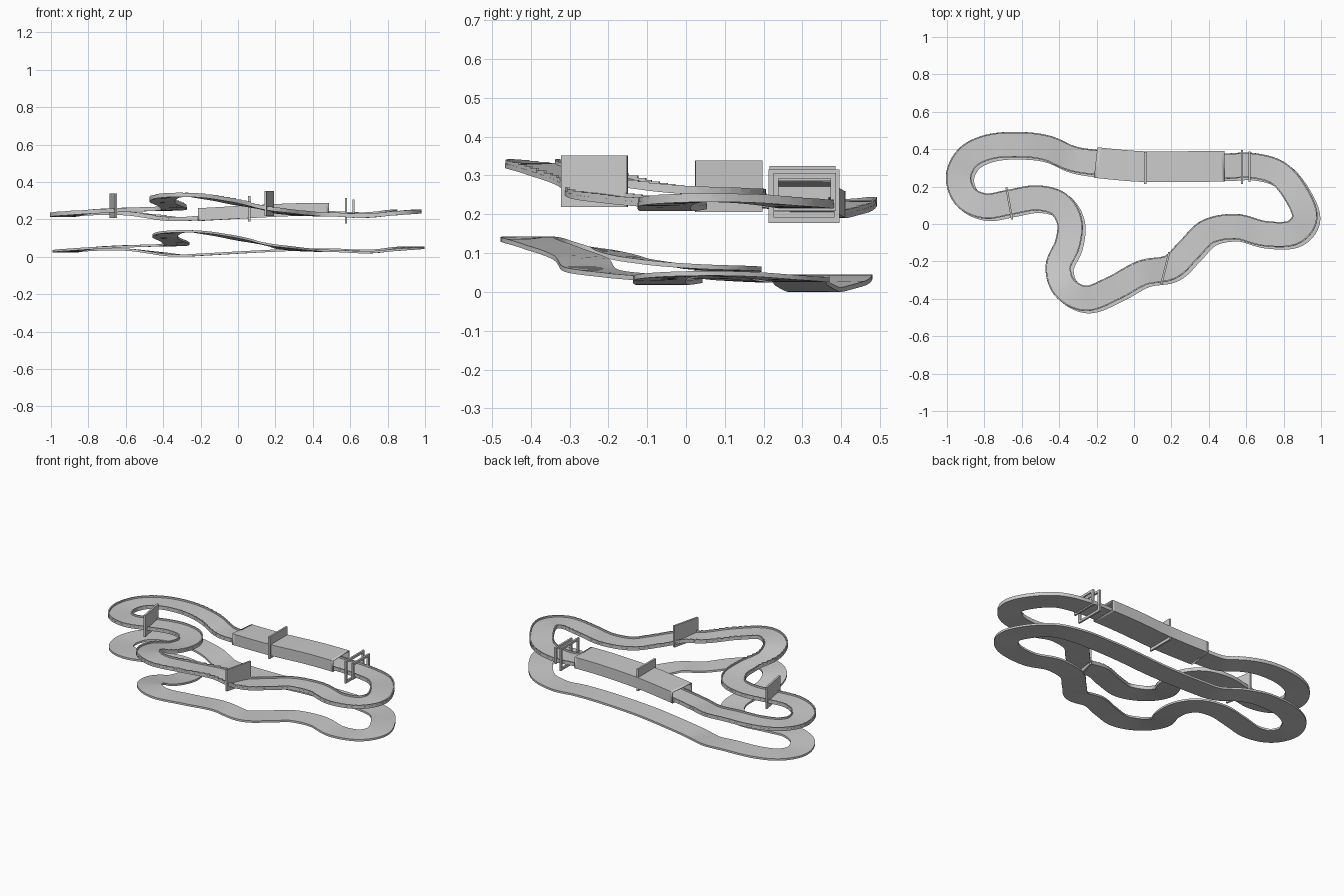
import bpy, bmesh, math
from mathutils import Vector, Matrix

if "Cube" in bpy.data.objects:
    bpy.data.objects.remove(bpy.data.objects["Cube"])

# Centre line of the circuit (x, y, height), clockwise from the tunnel entrance
PTS = [(-.20, .325, .018), (.05, .303, .032), (.30, .303, .044), (.49, .305, .045),
       (.64, .308, .038), (.78, .265, .042), (.875, .15, .052), (.918, .03, .054),
       (.85, -.052, .046), (.70, -.055, .031), (.55, -.018, .036), (.40, -.045, .040),
       (.30, -.14, .048), (.20, -.235, .062), (.05, -.265, .092), (-.10, -.345, .122),
       (-.25, -.402, .142), (-.365, -.345, .137), (-.40, -.23, .115), (-.35, -.11, .087),
       (-.34, .01, .073), (-.40, .105, .068), (-.52, .135, .065), (-.66, .112, .060),
       (-.79, .092, .052), (-.895, .14, .042), (-.933, .25, .036), (-.88, .355, .040),
       (-.76, .41, .045), (-.60, .42, .044), (-.46, .402, .028), (-.33, .347, .013)]
PTS = [Vector(p) for p in PTS]
HALF = .068
LIFT = Vector((-.005, .004, .19))
LOWER = Vector((.010, -.008, 0))


def spline(pts, n):
    out = []
    k = len(pts)
    for i in range(k):
        a, b, c, d = (pts[(i + j) % k] for j in (-1, 0, 1, 2))
        for s in range(n):
            t = s / n
            out.append(.5 * (2 * b + (c - a) * t + (2 * a - 5 * b + 4 * c - d) * t * t
                             + (3 * b - a - 3 * c + d) * t ** 3))
    return out


def finish(bm, name):
    bmesh.ops.recalc_face_normals(bm, faces=bm.faces)
    me = bpy.data.meshes.new(name)
    bm.to_mesh(me)
    bm.free()
    me.shade_smooth()
    me.set_sharp_from_angle(angle=math.radians(30))
    ob = bpy.data.objects.new(name, me)
    bpy.context.collection.objects.link(ob)
    return ob


def side(path, i, closed=True):
    n = len(path)
    a, b = (path[i - 1], path[(i + 1) % n]) if closed else (path[max(i - 1, 0)], path[min(i + 1, n - 1)])
    d = b - a
    return Vector((-d.y, d.x, 0)).normalized()


def sweep(name, path, profile, closed=True):
    bm = bmesh.new()
    rings = []
    for i, p in enumerate(path):
        s = side(path, i, closed)
        rings.append([bm.verts.new(p + s * u + Vector((0, 0, v))) for u, v in profile])
    k = len(profile)
    for i in range(len(rings) if closed else len(rings) - 1):
        r, q = rings[i], rings[(i + 1) % len(rings)]
        for j in range(k):
            bm.faces.new((r[j], r[(j + 1) % k], q[(j + 1) % k], q[j]))
    return finish(bm, name)


def add_box(bm, centre, size, angle=0):
    m = Matrix.Translation(centre) @ Matrix.Rotation(angle, 4, 'Z') @ Matrix.Diagonal((*size, 1))
    bmesh.ops.create_cube(bm, size=1, matrix=m)


path = spline(PTS, 10)
low = min(p.z for p in path)
path = [p + Vector((0, 0, .012 - low)) for p in path]
upper = [p + LIFT for p in path]

# Ground road and raised road
deck = [(-HALF, 0), (HALF, 0), (HALF, -.012), (-HALF, -.012)]
sweep("ground_road", [p + LOWER for p in path], deck)
sweep("raised_road", upper, deck)

# Short level kerb blocks along both edges of the raised road
bm = bmesh.new()
n = len(upper)
for i in range(0, n, 2):
    for sign in (-1, 1):
        a, b = (upper[j % n] + side(upper, j % n) * sign * (HALF - .004) for j in (i, i + 2))
        d = b - a
        add_box(bm, (a + b) / 2 + Vector((0, 0, .003)), (Vector((d.x, d.y)).length * 1.02, .007, .014),
                math.atan2(d.y, d.x))
finish(bm, "edge_kerbs")

# Tunnel shell following the back straight
tube = [p for p in upper if p.y > .2 and -.207 <= p.x <= .495]
tunnel = sweep("tunnel", tube, [(-.082, -.016), (.082, -.016), (.082, .052), (-.082, .052)], False)
mod = tunnel.modifiers.new("wall", 'SOLIDIFY')
mod.thickness = .004
mod.offset = -1

# Upright gate panels across the road
for name, x, y, z, w, h, ang in (("tunnel_gate", .06, .30, .257, .17, .135, 0),
                                 ("front_gate", .167, -.236, .285, .175, .132, math.radians(-14)),
                                 ("left_gate", -.667, .11, .272, .175, .132, math.radians(10))):
    bm = bmesh.new()
    add_box(bm, Vector((x, y, z)), (.011, w, h), ang)
    finish(bm, name)

# Two open frames past the tunnel exit
for name, x, y, w, z0, z1 in (("start_frame", .578, .304, .182, .178, .315),
                              ("exit_frame", .618, .306, .162, .208, .306)):
    bm = bmesh.new()
    bar = .014
    for s in (-1, 1):
        add_box(bm, Vector((x, y + s * (w - bar) / 2, (z0 + z1) / 2)), (.011, bar, z1 - z0))
    for z in (z0 + bar / 2, z1 - bar / 2):
        add_box(bm, Vector((x, y, z)), (.011, w - 2 * bar, bar))
    finish(bm, name)
